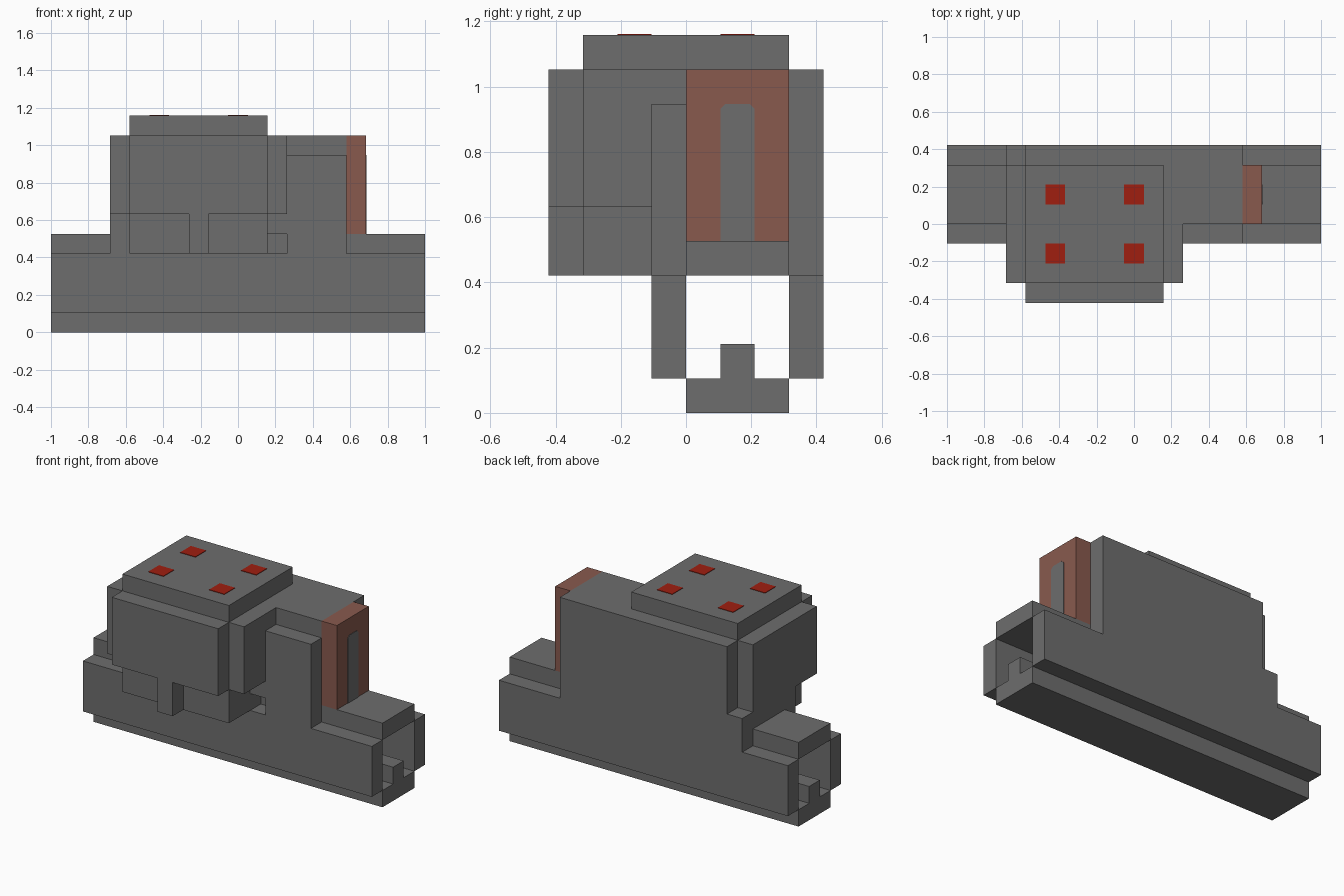
import bpy
from mathutils import Vector

cube = bpy.data.objects.get("Cube")
if cube:
    bpy.data.objects.remove(cube, do_unlink=True)

U = 2 / 19  # block grid size


def material(name, rgb):
    m = bpy.data.materials.new(name)
    m.use_nodes = True
    m.diffuse_color = (*rgb, 1)
    m.node_tree.nodes["Principled BSDF"].inputs["Base Color"].default_value = (*rgb, 1)
    return m


GREY = material("grey", (0.155, 0.155, 0.155))
BROWN = material("red_brown", (0.25, 0.102, 0.076))
RED = material("red", (0.35, 0.013, 0.005))


def extrude(name, axis, profile, lo, hi, mat):
    """Extrude a 2D profile, in grid units, along one axis from lo to hi."""
    def place(p, t):
        c = list(p)
        c.insert(axis, t)
        return Vector(c) * U

    n = len(profile)
    verts = [place(p, t) for t in (lo, hi) for p in profile]
    faces = [list(range(n)), list(range(2 * n - 1, n - 1, -1))]
    faces += [[i, i + n, (i + 1) % n + n, (i + 1) % n] for i in range(n)]
    mesh = bpy.data.meshes.new(name)
    mesh.from_pydata(verts, [], faces)
    # Keep normals outward whichever way the profile winds
    area = sum(a[0] * b[1] - b[0] * a[1]
               for a, b in zip(profile, profile[1:] + profile[:1]))
    if (area > 0) != (axis == 1):
        mesh.flip_normals()
    mesh.materials.append(mat)
    obj = bpy.data.objects.new(name, mesh)
    bpy.context.collection.objects.link(obj)
    return obj


def box(name, x, y, z, mat=GREY):
    rect = [(x[0], y[0]), (x[1], y[0]), (x[1], y[1]), (x[0], y[1])]
    return extrude(name, 2, rect, z[0], z[1], mat)


# Base rail with its central ridge
extrude("base_rail", 0, [(0, 0), (3, 0), (3, 1), (2, 1), (2, 2), (1, 2), (1, 1), (0, 1)],
        -9.5, 9.5, GREY)

# Stepped side walls and the core between them
extrude("front_wall", 1,
        [(-9.5, 1), (9.5, 1), (9.5, 4), (5.5, 4), (5.5, 9), (1.5, 9), (1.5, 5), (2.5, 5),
         (2.5, 4), (-5.5, 4), (-5.5, 6), (-6.5, 6), (-6.5, 4), (-9.5, 4)], -1, 0, GREY)
extrude("back_wall", 1,
        [(-9.5, 1), (9.5, 1), (9.5, 4), (5.5, 4), (5.5, 10), (-5.5, 10), (-5.5, 6),
         (-6.5, 6), (-6.5, 4), (-9.5, 4)], 3, 4, GREY)
extrude("core", 1,
        [(-9.5, 4), (9.5, 4), (9.5, 5), (5.5, 5), (5.5, 10), (-6.5, 10), (-6.5, 5),
         (-9.5, 5)], 0, 3, GREY)

# Overhanging front housing
box("housing", (-6.5, 2.5), (-3, 0), (6, 10))
box("housing_support", (-5.5, 1.5), (-3, 0), (4, 6))
box("front_panel", (-5.5, 1.5), (-4, -3), (6, 10))
box("front_post", (-2.5, -1.5), (-4, -3), (4, 6))
box("top_slab", (-5.5, 1.5), (-3, 3), (10, 11))

# Coloured end block with a painted slot
box("end_block", (5.5, 6.5), (0, 3), (5, 10), BROWN)
extrude("end_slot", 0, [(1, 5), (2, 5), (2, 8.85), (1.85, 9), (1.15, 9), (1, 8.85)],
        6.5, 6.53, GREY)

# Painted squares on the slab
for side, x in (("right", -4), ("left", 0)):
    for end, y in (("front", -1.5), ("back", 1.5)):
        box(f"{end}_{side}_spot", (x - 0.5, x + 0.5), (y - 0.5, y + 0.5), (11, 11.03), RED)
